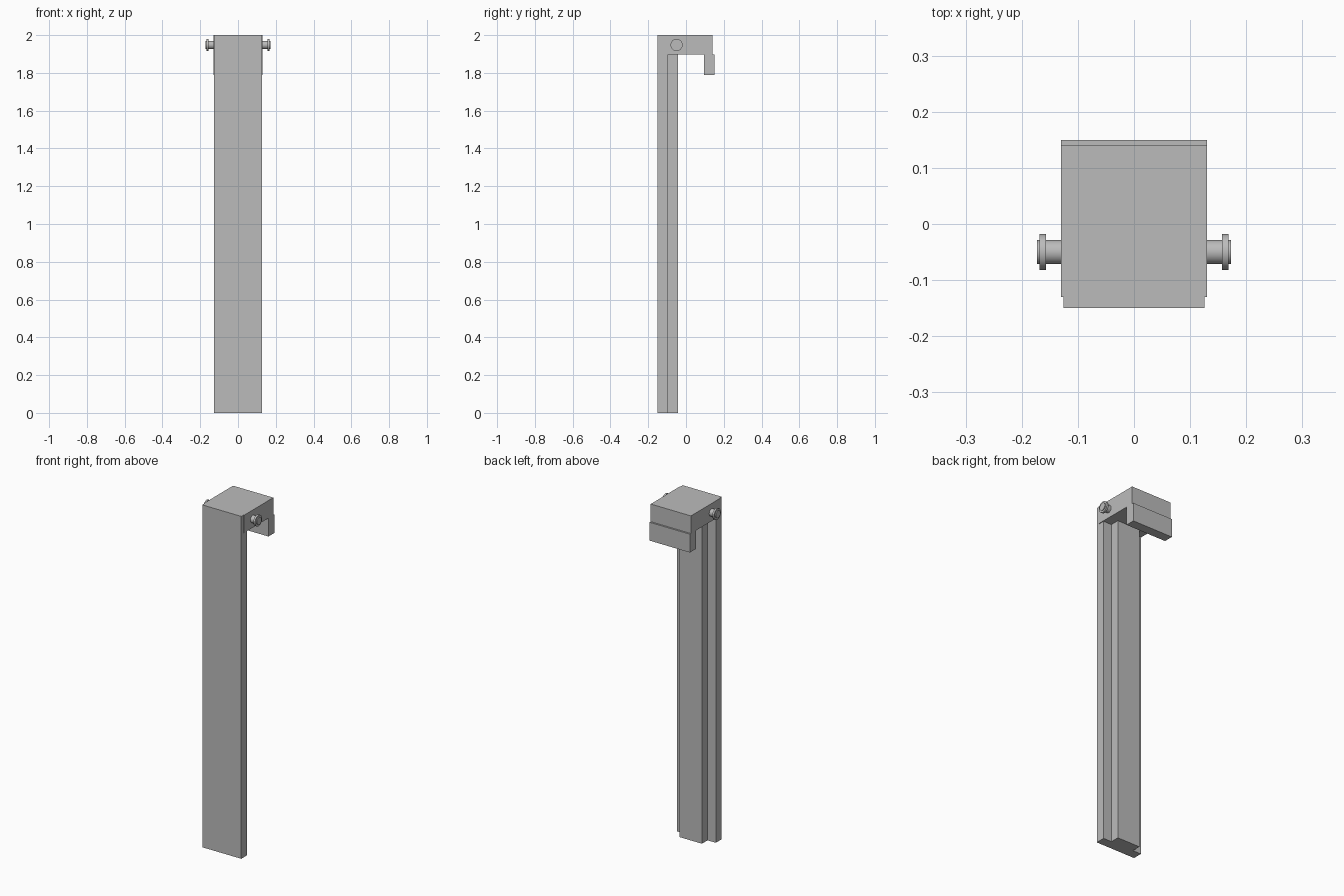
import bpy
import bmesh
from math import pi
from mathutils import Matrix, Vector

default = bpy.data.objects.get("Cube")
if default:
    bpy.data.objects.remove(default, do_unlink=True)

grey = bpy.data.materials.new("plain grey")
grey.use_nodes = True
colour = (0.5, 0.5, 0.5, 1)
grey.diffuse_color = colour
grey.node_tree.nodes["Principled BSDF"].inputs["Base Color"].default_value = colour


def finish(name, bm):
    mesh = bpy.data.meshes.new(name)
    bmesh.ops.recalc_face_normals(bm, faces=bm.faces)
    bm.to_mesh(mesh)
    bm.free()
    mesh.materials.append(grey)
    obj = bpy.data.objects.new(name, mesh)
    bpy.context.collection.objects.link(obj)
    return obj


def box(name, half_width, y, z):
    bm = bmesh.new()
    centre = Vector((0, sum(y) / 2, sum(z) / 2))
    size = (2 * half_width, y[1] - y[0], z[1] - z[0])
    bmesh.ops.create_cube(bm, size=1, matrix=Matrix.Translation(centre) @ Matrix.Diagonal((*size, 1)))
    return finish(name, bm)


def pin(name, side):
    # Stepped profile (distance from centre, radius) spun around the x axis
    profile = [(0.125, 0), (0.125, 0.0215), (0.157, 0.0215), (0.157, 0.032),
               (0.168, 0.032), (0.168, 0.0215), (0.173, 0.0215), (0.173, 0)]
    bm = bmesh.new()
    y, z = -0.05, 1.948
    verts = [bm.verts.new((side * x, y, z + r)) for x, r in profile]
    edges = [bm.edges.new(pair) for pair in zip(verts, verts[1:])]
    bmesh.ops.spin(bm, geom=verts + edges, cent=(0, y, z), axis=(1, 0, 0),
                   angle=2 * pi, steps=32)
    bmesh.ops.remove_doubles(bm, verts=bm.verts, dist=0.0001)
    obj = finish(name, bm)
    bpy.ops.object.select_all(action="DESELECT")
    obj.select_set(True)
    bpy.context.view_layer.objects.active = obj
    bpy.ops.object.shade_smooth_by_angle(angle=pi / 6)


# Long post with a narrower rib along its back
box("front_plate", 0.126, (-0.15, -0.095), (0, 2))
box("back_rib", 0.073, (-0.095, -0.043), (0, 1.9))

# Hooked head: block on top and hanging lip at the back
box("head_block", 0.13, (-0.13, 0.14), (1.897, 2))
box("hook_lip", 0.13, (0.095, 0.15), (1.79, 1.897))

# Flanged pins on both sides of the head
pin("left_pin", 1)
pin("right_pin", -1)
